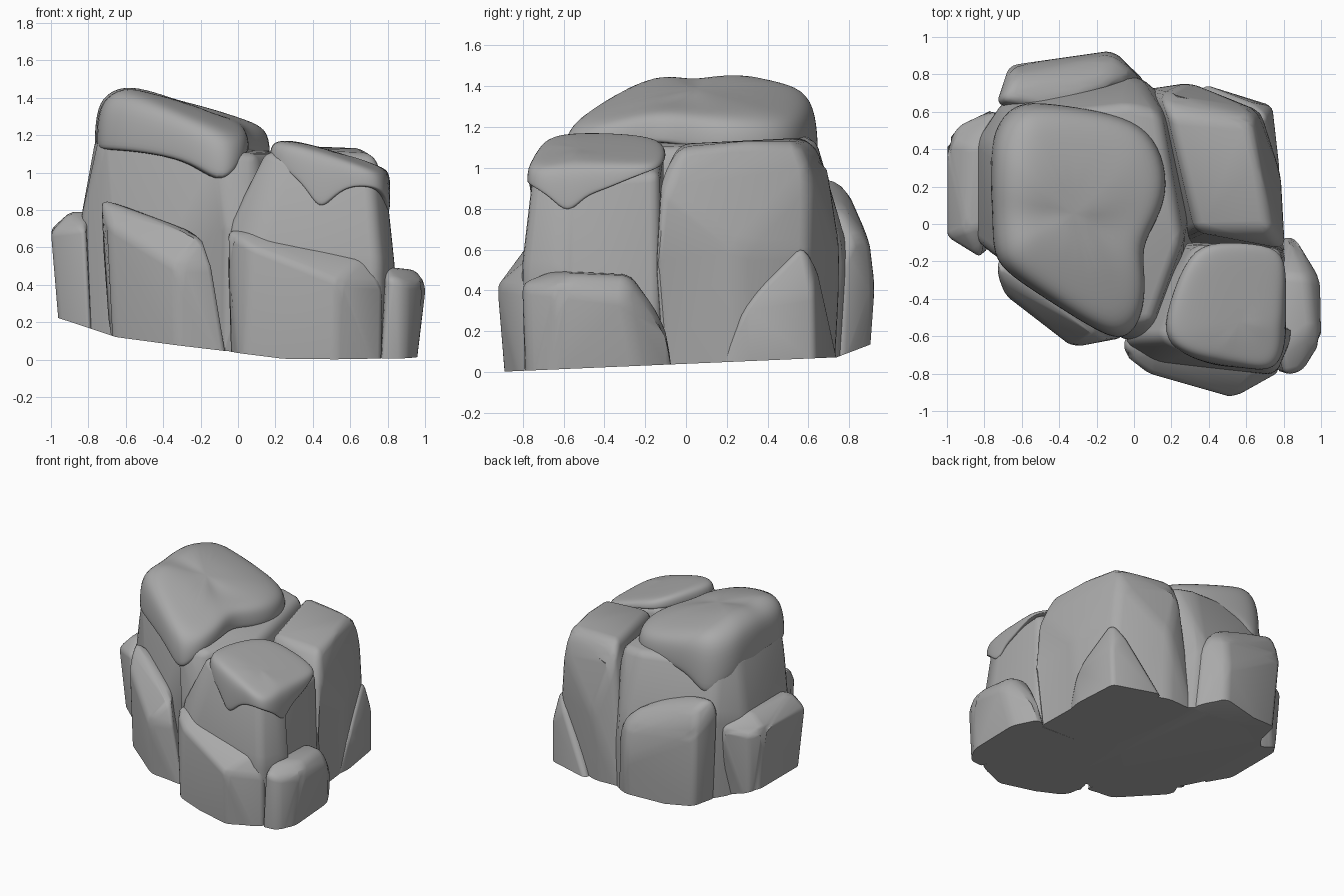
import bpy, bmesh
from mathutils import Vector

stone = bpy.data.materials.new("grey stone")
stone.diffuse_color = (0.4, 0.4, 0.4, 1)

# Underside planes: point, upward normal
UNDERSIDE = [((0, 0, 0.04), (0, -0.043, 1)),
             ((0, 0, 0.05), (0.12, -0.02, 1)),
             ((-0.68, 0, 0.13), (0.33, 0, 1)),
             ((0, 0.76, 0.08), (0, -0.38, 1))]


def finish(bm, name, angle):
    bmesh.ops.recalc_face_normals(bm, faces=bm.faces)
    me = bpy.data.meshes.new(name)
    bm.to_mesh(me)
    bm.free()
    ob = bpy.data.objects.new(name, me)
    bpy.context.collection.objects.link(ob)
    me.materials.append(stone)
    bpy.ops.object.select_all(action='DESELECT')
    ob.select_set(True)
    bpy.context.view_layer.objects.active = ob
    bpy.ops.object.shade_smooth_by_angle(angle=angle)
    return ob


def rock(name, points, round_off=0.05):
    """Chiselled boulder: rounded convex hull, cut off flat underneath."""
    bm = bmesh.new()
    for x, y, z in points:
        bm.verts.new((x * 0.97, y * 0.97, z - 0.25) if z < 0.17 or z in (0.19, 0.22, 0.23) else (x, y, z))
    res = bmesh.ops.convex_hull(bm, input=bm.verts)
    junk = {g for g in res["geom_interior"] + res["geom_unused"] if isinstance(g, bmesh.types.BMVert)}
    bmesh.ops.delete(bm, geom=list(junk), context='VERTS')
    bmesh.ops.dissolve_limit(bm, angle_limit=0.14, verts=bm.verts, edges=bm.edges)
    bm.normal_update()
    edges = [e for e in bm.edges if max(v.co.z for v in e.verts) > 0.1]
    bmesh.ops.bevel(bm, geom=edges, offset=round_off, segments=3, profile=0.5,
                    affect='EDGES', clamp_overlap=True)
    for co, no in UNDERSIDE:
        cut = bmesh.ops.bisect_plane(bm, geom=bm.verts[:] + bm.edges[:] + bm.faces[:], dist=1e-5,
                                     plane_co=co, plane_no=Vector(no).normalized(), clear_inner=True)
        rim = [g for g in cut["geom_cut"] if isinstance(g, bmesh.types.BMEdge)]
        if rim:
            bmesh.ops.holes_fill(bm, edges=rim, sides=0)
    return finish(bm, name, 0.75)


def cap(name, rim, height, lift=0.72):
    """Soft slab draped over a boulder; rim gives the hanging lower edge."""
    bm = bmesh.new()
    c = sum((Vector(p) for p in rim), Vector()) / len(rim)
    rings = []
    # scale towards the centre, share of the way up from rim to top plane
    for s, t in ((0.85, 0.0), (1.0, 0.0), (1.02, 0.1), (1.0, lift), (0.9, 0.98), (0.66, 1.01), (0.3, 1.02)):
        ring = []
        for p in rim:
            x, y = c.x + (p[0] - c.x) * s, c.y + (p[1] - c.y) * s
            ring.append(bm.verts.new((x, y, p[2] + (height(x, y) - p[2]) * t)))
        rings.append(ring)
    n = len(rim)
    for a, b in zip(rings, rings[1:]):
        for i in range(n):
            j = (i + 1) % n
            bm.faces.new((a[i], a[j], b[j], b[i]))
    bm.faces.new(rings[-1])
    bm.faces.new(rings[0])
    ob = finish(bm, name, 1.2)
    sub = ob.modifiers.new("soften", 'SUBSURF')
    sub.levels = sub.render_levels = 2
    return ob


# Large boulders
rock("tall_boulder", [
    (-0.84, -0.1, 0.19), (-0.66, -0.25, 0.13), (-0.1, -0.58, 0.06), (0.3, -0.5, 0.02),
    (0.4, 0.5, 0.06), (0.05, 0.78, 0.09), (-0.62, 0.72, 0.15), (-0.84, 0.45, 0.19),
    (-0.84, -0.1, 0.75), (-0.73, -0.2, 0.87), (-0.08, -0.62, 0.7), (0.1, -0.62, 0.75),
    (0.02, 0.8, 0.6), (-0.7, 0.66, 0.8), (-0.84, 0.45, 0.75),
    (-0.74, -0.17, 1.2), (-0.1, -0.56, 1.12), (0.1, -0.52, 1.1), (0.26, -0.08, 1.1),
    (0.14, 0.6, 1.13), (-0.03, 0.64, 1.14), (-0.68, 0.57, 1.2), (-0.76, 0.4, 1.2)], 0.05)
rock("front_boulder", [
    (-0.02, -0.66, 0.05), (0.1, -0.78, 0.03), (0.76, -0.8, 0.01), (0.84, -0.6, 0.02),
    (0.84, -0.12, 0.04), (0.15, -0.1, 0.05),
    (-0.08, -0.62, 0.68), (0.1, -0.74, 0.6), (0.76, -0.81, 0.5), (0.84, -0.62, 0.5), (0.83, -0.12, 0.55),
    (0.14, -0.61, 1.12), (0.26, -0.68, 1.09), (0.72, -0.76, 0.95), (0.79, -0.6, 0.95),
    (0.79, -0.13, 0.98), (0.33, -0.11, 1.11)], 0.05)
rock("right_boulder", [
    (0.2, -0.1, 0.04), (0.8, -0.1, 0.03), (0.76, 0.3, 0.05), (0.64, 0.58, 0.07),
    (0.3, 0.74, 0.09), (0.0, 0.74, 0.09),
    (0.83, -0.15, 0.55), (0.79, 0.25, 0.6), (0.68, 0.6, 0.6), (0.3, 0.76, 0.6),
    (0.33, -0.04, 1.12), (0.8, -0.13, 0.93), (0.73, -0.03, 1.1), (0.68, 0.3, 1.13), (0.62, 0.55, 1.13),
    (0.65, 0.61, 0.98), (0.15, 0.69, 1.05), (0.18, 0.58, 1.15)], 0.05)

# Low rocks around the foot
rock("front_right_foot", [
    (-0.04, -0.64, 0.05), (0.03, -0.78, 0.03), (0.53, -0.9, 0.0), (0.79, -0.8, 0.01), (0.7, -0.5, 0.02),
    (-0.05, -0.6, 0.7), (-0.05, -0.7, 0.67), (0.08, -0.8, 0.6), (0.53, -0.93, 0.42), (0.78, -0.79, 0.4),
    (0.74, -0.74, 0.51), (0.66, -0.79, 0.54), (0.1, -0.68, 0.69), (0.6, -0.5, 0.5)], 0.04)
rock("front_left_foot", [
    (-0.71, -0.25, 0.13), (-0.67, -0.4, 0.12), (-0.33, -0.63, 0.08), (-0.02, -0.62, 0.05), (-0.2, -0.2, 0.07),
    (-0.73, -0.18, 0.87), (-0.73, -0.28, 0.84), (-0.69, -0.38, 0.72), (-0.33, -0.66, 0.5), (-0.13, -0.62, 0.5),
    (-0.19, -0.58, 0.67), (-0.35, -0.3, 0.7)], 0.035)
rock("left_foot", [
    (-0.97, -0.03, 0.23), (-0.8, -0.15, 0.16), (-0.7, 0.5, 0.16), (-0.93, 0.5, 0.22), (-0.97, 0.42, 0.23),
    (-1.0, -0.07, 0.68), (-0.82, -0.18, 0.7), (-0.9, -0.03, 0.79), (-0.78, 0.0, 0.79), (-1.0, 0.44, 0.7),
    (-0.93, 0.53, 0.66), (-0.74, 0.62, 0.7), (-0.86, 0.4, 0.79), (-0.74, 0.5, 0.79)], 0.05)
rock("back_foot", [
    (-0.69, 0.62, 0.16), (-0.64, 0.83, 0.15), (-0.12, 0.92, 0.14), (0.08, 0.77, 0.09), (-0.1, 0.5, 0.1),
    (-0.67, 0.85, 0.72), (-0.11, 0.93, 0.4), (-0.12, 0.9, 0.65), (0.03, 0.78, 0.65), (-0.74, 0.64, 0.88),
    (-0.69, 0.68, 0.97), (-0.64, 0.79, 0.9), (-0.15, 0.77, 0.8), (-0.4, 0.6, 0.9)], 0.045)
rock("right_foot", [
    (0.78, -0.81, 0.01), (0.91, -0.79, 0.01), (0.96, -0.68, 0.02), (0.94, -0.2, 0.03), (0.86, -0.06, 0.04),
    (0.74, -0.06, 0.03), (0.8, -0.81, 0.44), (0.9, -0.79, 0.42), (1.005, -0.62, 0.4), (1.0, -0.3, 0.36),
    (0.96, -0.55, 0.48), (0.93, -0.28, 0.47), (0.86, -0.07, 0.2), (0.78, -0.68, 0.5), (0.78, -0.27, 0.48)], 0.04)
rock("back_right_foot", [
    (0.76, 0.07, 0.05), (0.79, 0.3, 0.06), (0.75, 0.66, 0.08), (0.25, 0.82, 0.09), (0.35, 0.55, 0.08),
    (0.78, 0.28, 0.33), (0.74, 0.63, 0.38), (0.7, 0.58, 0.63), (0.62, 0.65, 0.5), (0.6, 0.5, 0.58)], 0.03)


# Draped cap slabs
def tall_top(x, y):
    z = 1.47 - 0.29 * (x + 0.6) - 0.2 * max(0, -0.1 - y) - 0.2 * max(0, y - 0.3)
    groove = abs(y - 0.05 + 0.15 * (x + 0.6))
    return z - 0.7 * max(0, -0.6 - x) - 0.03 * max(0, 1 - groove / 0.1)


cap("tall_cap", [
    (-0.75, 0.03, 1.14), (-0.75, -0.17, 1.12), (-0.66, -0.27, 1.12), (-0.46, -0.4, 1.1),
    (-0.24, -0.54, 1.05), (-0.1, -0.61, 0.94), (-0.02, -0.58, 1.0), (0.04, -0.48, 1.1),
    (0.06, -0.3, 1.12), (0.03, -0.12, 1.13), (0.12, 0.02, 1.1), (0.18, 0.2, 1.1),
    (0.13, 0.42, 1.1), (0.0, 0.55, 1.1), (-0.25, 0.61, 1.1), (-0.48, 0.64, 1.07),
    (-0.61, 0.64, 0.91), (-0.7, 0.57, 1.02), (-0.75, 0.46, 1.07), (-0.76, 0.34, 1.09),
    (-0.76, 0.18, 1.13)], tall_top)
cap("front_cap", [
    (0.15, -0.6, 1.08), (0.26, -0.69, 1.01), (0.36, -0.73, 0.92), (0.43, -0.75, 0.79), (0.5, -0.76, 0.86),
    (0.58, -0.765, 0.92), (0.68, -0.78, 0.93), (0.76, -0.76, 0.91), (0.8, -0.67, 0.86), (0.81, -0.58, 0.76),
    (0.81, -0.5, 0.86), (0.81, -0.4, 0.89), (0.81, -0.22, 0.97), (0.76, -0.12, 1.0), (0.5, -0.1, 1.06),
    (0.32, -0.12, 1.08), (0.21, -0.36, 1.09)],
    lambda x, y: 1.18 - 0.33 * max(0, x - 0.25) ** 1.2 - 0.15 * max(0, -0.55 - y))
